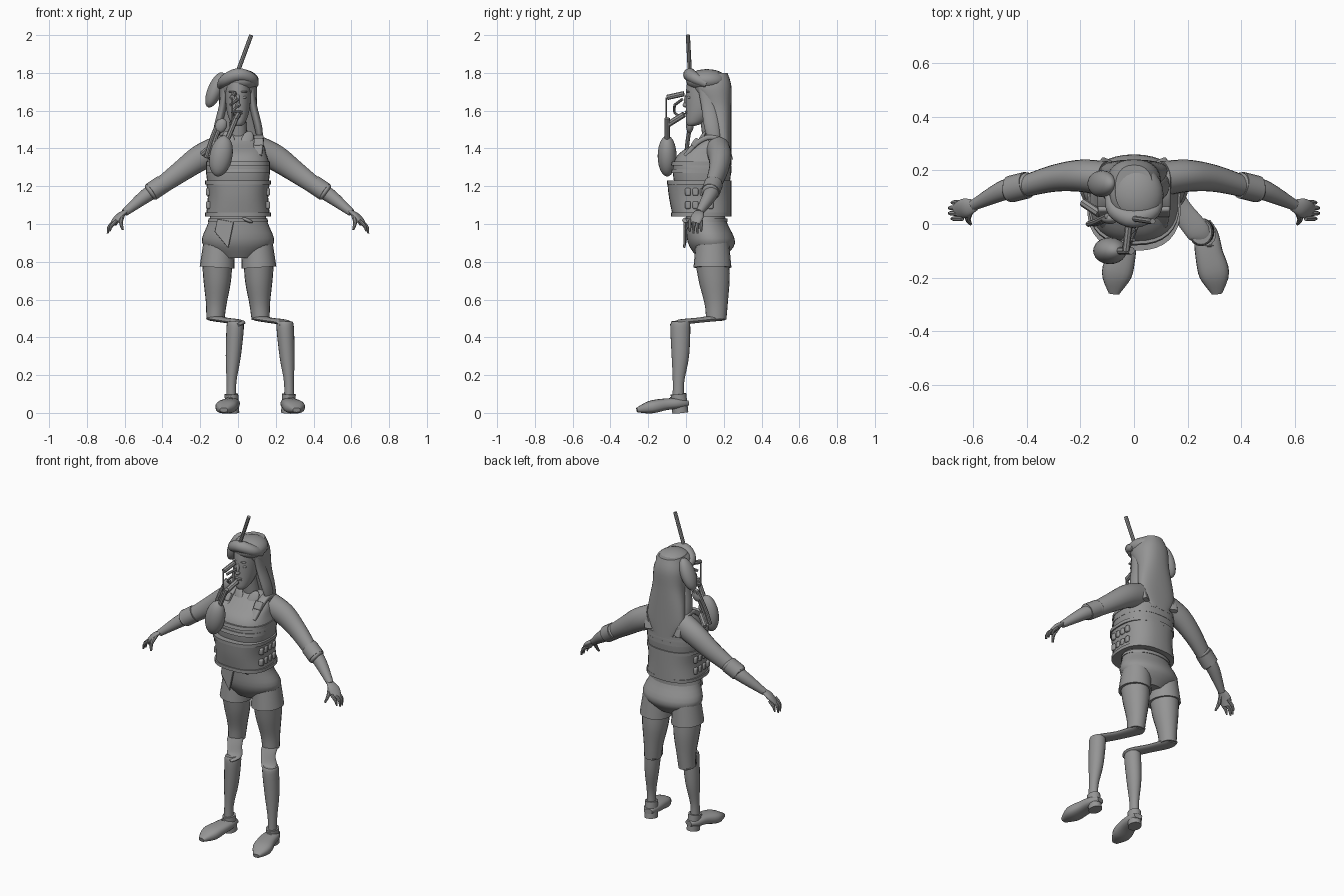
import bpy
import bmesh
import math
from mathutils import Vector

cube = bpy.data.objects.get("Cube")
if cube:
    bpy.data.objects.remove(cube)

colour = (0.3, 0.3, 0.3, 1)
grey = bpy.data.materials.new("plain grey")
grey.use_nodes = True
grey.diffuse_color = colour
grey.node_tree.nodes["Principled BSDF"].inputs["Base Color"].default_value = colour
parts = []


def finish(name, bm):
    """Turn a bmesh into a named grey object."""
    bmesh.ops.recalc_face_normals(bm, faces=bm.faces)
    mesh = bpy.data.meshes.new(name)
    bm.to_mesh(mesh)
    bm.free()
    mesh.materials.append(grey)
    obj = bpy.data.objects.new(name, mesh)
    bpy.context.collection.objects.link(obj)
    parts.append(obj)
    return obj


def blend(before, start, end, after, t):
    """Smooth curve through neighbouring stations."""
    result = []
    for p, q, r, s in zip(before, start, end, after):
        leave, arrive = (r - p) / 2, (s - q) / 2
        ease = t * t * (3 - 2 * t)
        result.append(q + (r - q) * ease + leave * t * (1 - t) ** 2 - arrive * t * t * (1 - t))
    return result


def loft(name, stations, upright, sides, power):
    """Skin rounded sections (x, y, z, half width, half depth) into a closed form."""
    last = len(stations) - 1
    dense = []
    for i in range(last):
        before, after = stations[max(i - 1, 0)], stations[min(i + 2, last)]
        dense += [blend(before, stations[i], stations[i + 1], after, k / 4) for k in range(4)]
    dense.append(stations[last])
    travel = (Vector(stations[last][:3]) - Vector(stations[0][:3])).normalized()
    guide = Vector((0, 1, 0)) if abs(travel.z) > 0.9 else Vector((0, 0, 1))
    bm = bmesh.new()
    loops = []
    for i, (x, y, z, width, depth) in enumerate(dense):
        across, up = Vector((1, 0, 0)), Vector((0, 1, 0))
        if not upright:
            ahead, behind = dense[min(i + 1, len(dense) - 1)], dense[max(i - 1, 0)]
            along = (Vector(ahead[:3]) - Vector(behind[:3])).normalized()
            across = along.cross(guide).normalized()
            up = across.cross(along)
        loop = []
        for k in range(sides):
            c, s = math.cos(math.tau * k / sides), math.sin(math.tau * k / sides)
            c = math.copysign(abs(c) ** (2 / power), c) * width
            s = math.copysign(abs(s) ** (2 / power), s) * depth
            loop.append(bm.verts.new(Vector((x, y, z)) + across * c + up * s))
        loops.append(loop)
    for low, high in zip(loops, loops[1:]):
        for k in range(sides):
            n = (k + 1) % sides
            bm.faces.new((low[k], low[n], high[n], high[k]))
    bm.faces.new(loops[0])
    bm.faces.new(loops[-1])
    return finish(name, bm)


def column(name, sections, power=2.0):
    """Body form from level sections (z, half width, front y, back y)."""
    stations = [(0, (f + b) / 2, z, w, (b - f) / 2) for z, w, f, b in sections]
    return loft(name, stations, True, 32, power)


def limb(name, points, widths, side=1, shift=0.0, flat=1.0, sides=20, power=2.0):
    """Bent tube; side mirrors it and shift moves the mirror plane."""
    stations = [(side * (x - shift), y, z, w, w * flat) for (x, y, z), w in zip(points, widths)]
    return loft(name, stations, False, sides, power)


def rod(name, points, radius, side=1, shift=0.0):
    return limb(name, points, [radius] * len(points), side, shift, sides=8)


def ball(name, centre, size, turn=(0, 0, 0)):
    bm = bmesh.new()
    bmesh.ops.create_uvsphere(bm, u_segments=24, v_segments=14, radius=1)
    bmesh.ops.scale(bm, vec=size, verts=bm.verts)
    obj = finish(name, bm)
    obj.location, obj.rotation_euler = centre, turn
    return obj


def box(name, centre, size, turn=(0, 0, 0)):
    bm = bmesh.new()
    bmesh.ops.create_cube(bm, size=1)
    bmesh.ops.scale(bm, vec=size, verts=bm.verts)
    obj = finish(name, bm)
    obj.location, obj.rotation_euler = centre, turn
    bevel = obj.modifiers.new("soft edges", "BEVEL")
    bevel.width = min(size) / 4
    bevel.segments = 2
    return obj


# Head, face and neck
column("head", [(1.52, .02, .01, .05), (1.54, .04, 0, .1), (1.6, .06, 0, .16),
                (1.7, .07, 0, .2), (1.78, .07, .01, .2)])
limb("neck", [(0, .14, 1.44), (0, .11, 1.6)], [.05, .04])
ball("nose", (0, 0, 1.63), (.013, .018, .013))
ball("nose_bridge", (0, 0, 1.66), (.009, .01, .035), (-.2, 0, 0))
for z in (1.585, 1.595):
    ball("lip", (0, .005, z), (.024, .012, .006))

# Long hair and soft cap with its hanging side
column("hair", [(1.8, .07, .04, .22), (1.73, .1, .03, .24), (1.62, .1, .1, .24),
                (1.5, .12, .14, .24), (1.4, .12, .17, .24), (1.32, .06, .22, .24)], 2.4)
ball("cap_crown", (.01, .11, 1.76), (.1, .11, .06))
limb("cap_band", [(-.09, .11, 1.73), (-.07, .05, 1.76), (0, .02, 1.79), (.07, .05, 1.77), (.09, .11, 1.74)],
     [.02, .03, .035, .03, .02])
ball("cap_flop", (-.12, .15, 1.71), (.04, .05, .1), (0, .4, 0))
rod("antenna", [(0, .02, 1.81), (.07, .01, 2)], .011)

# Torso: vest, waist panel and their bands
column("vest", [(1.2, .16, -.06, .23), (1.3, .17, -.07, .24), (1.37, .15, -.04, .23),
                (1.43, .13, .05, .23), (1.48, .07, .1, .21)], 2.5)
column("waist_panel", [(1.04, .17, -.07, .24), (1.14, .16, -.09, .24), (1.23, .17, -.1, .24)], 2.5)
for z, front in ((1.05, -.08), (1.22, -.1)):
    column("panel_trim", [(z - .01, .175, front, .24), (z + .01, .175, front, .24)], 2.5)
for z in (1.28, 1.32):
    column("vest_strip", [(z - .01, .17, -.08, .24), (z + .01, .17, -.075, .24)], 2.5)

# Shorts and knotted cloth
column("shorts_hips", [(1.06, .14, 0, .2), (1, .16, 0, .22), (.9, .19, .01, .26), (.82, .1, .06, .2)])
column("waistband", [(1.01, .16, -.01, .22), (1.03, .155, -.01, .22)])
cloth = box("hanging_cloth", (-.08, 0, .95), (.09, .012, .14), (-.05, .2, -.2))
for v in cloth.data.vertices:
    if v.co.z < 0 and v.co.x < 0:
        v.co.z += .07
ball("cloth_knot", (.05, 0, 1.02), (.03, .02, .01), (0, .4, 0))

for s in (-1, 1):
    # Face and vest details on each side
    ball("eye", (s * .03, .02, 1.67), (.014, .012, .009))
    ball("brow", (s * .03, .01, 1.7), (.02, .01, .005))
    ball("ear", (s * .07, .11, 1.64), (.01, .02, .03))
    limb("hair_lock", [(.07, .1, 1.74), (.08, .12, 1.63), (.11, .14, 1.5), (.12, .16, 1.4)],
         [.02, .02, .02, .01], s, flat=2)
    limb("shoulder_strap", [(.1, 0, 1.36), (.11, .06, 1.43), (.11, .13, 1.46), (.11, .2, 1.43), (.1, .23, 1.34)],
         [.026] * 5, s, flat=.5, power=4)
    box("strap_buckle", (s * .11, .05, 1.43), (.05, .03, .05), (-.6, 0, 0))
    ball("collar_flap", (s * .05, .08, 1.45), (.03, .01, .05), (-.5, s * .4, 0))
    for z in (1.1, 1.17):
        for k in range(4):
            box("webbing_pad", (s * .155, .01 + k * .04, z), (.03, .03, .04))

    # Arms with rolled cuffs and hands
    limb("sleeve", [(.11, .17, 1.39), (.2, .18, 1.35), (.3, .17, 1.28), (.41, .14, 1.2)],
         [.065, .06, .05, .04], s, flat=1.15)
    cuff = [(.4, .145, 1.21), (.46, .13, 1.17)]
    limb("rolled_cuff", cuff, [.05, .05], s)
    for end in cuff:
        ball("cuff_roll", (s * end[0], *end[1:]), (.02, .048, .048), (0, s * .6, 0))
    limb("forearm", [(.44, .14, 1.18), (.5, .12, 1.14), (.6, .07, 1.06)], [.04, .036, .02], s)
    limb("palm", [(.59, .07, 1.07), (.63, .06, 1.04), (.66, .045, 1)], [.02, .036, .03], s, flat=.45)
    for k in range(4):
        y, reach = .08 - .02 * k, .01 * (k in (1, 2))
        limb("finger", [(.64, y, 1.02), (.67 + reach, y, .99), (.68 + reach, y, .96 - reach)],
             [.009, .009, .005], s, sides=8)
    limb("thumb", [(.61, .05, 1.05), (.62, .02, 1.01), (.61, 0, .97)], [.013, .011, .006], s, sides=8)

    # Upper legs, shorts and folded knees; the lower legs share a sideways shift
    shift = 0 if s > 0 else .235
    limb("shorts_leg", [(.1, .14, .92), (.11, .14, .77)], [.08, .093], s, flat=1.08)
    limb("thigh", [(.11, .14, .8), (.11, .15, .7), (.115, .16, .58), (.12, .16, .495)],
         [.08, .073, .055, .048], s, flat=1.12)
    limb("knee_fold", [(.12, .2, .5), (.12, .15, .5), (.17 - shift * .45, .06, .49),
                       (.24 - shift, -.03, .48), (.25 - shift, -.07, .465)],
         [.035, .047, .042, .045, .03], s, flat=.33)
    limb("lower_leg", [(.25, -.03, .485), (.25, -.03, .45), (.26, -.03, .3), (.27, -.04, .16), (.27, -.04, .05)],
         [.04, .046, .04, .026, .028], s, shift, 1.15)

    # Shoes
    limb("shoe", [(.26, .01, .05), (.27, -.04, .05), (.28, -.11, .045), (.3, -.19, .03), (.31, -.26, .015)],
         [.025, .045, .052, .056, .02], s, shift, .6, power=2.6)
    limb("shoe_heel", [(.265, -.03, 0), (.27, -.04, .1)], [.037, .036], s, shift, 1.15)
    for k in range(3):
        x, y, z = .26 + .003 * k, -.08 - .03 * k, .08 - .01 * k
        rod("shoe_lace", [(x, y, z - .01), (x + .02, y, z), (x + .04, y, z - .01)], .005, s, shift)

# Loose equipment in front of the face and chest
ball("canteen", (-.09, -.1, 1.36), (.06, .05, .11), (0, .2, 0))
rod("canteen_neck", [(-.06, -.1, 1.44), (-.01, -.1, 1.56)], .014)
rod("eyepiece_bar", [(-.03, -.1, 1.67), (-.02, -.01, 1.69)], .014)
rod("mouth_bar", [(-.03, -.09, 1.53), (0, -.01, 1.58)], .016)
rod("thin_rod", [(-.03, -.105, 1.67), (-.03, -.105, 1.5)], .004)
rod("hinge_rod", [(0, -.06, 1.63), (-.03, -.06, 1.59), (-.01, -.03, 1.57)], .007)
rod("hinge_cross", [(-.04, -.06, 1.63), (0, -.02, 1.66)], .008)
for x in (-.1, -.08):
    rod("side_strap", [(x, .03, 1.55), (x - .04, .01, 1.45), (x - .07, 0, 1.35)], .011)
ball("strap_clip", (-.09, .02, 1.52), (.03, .02, .04), (0, .4, 0))
rod("side_tube", [(-.19, .08, 1.37), (-.13, .04, 1.42)], .016)

# Smooth shading with sharp edges kept
bpy.ops.object.select_all(action="DESELECT")
for obj in parts:
    obj.select_set(True)
bpy.context.view_layer.objects.active = parts[0]
bpy.ops.object.shade_smooth_by_angle(angle=math.radians(40))
